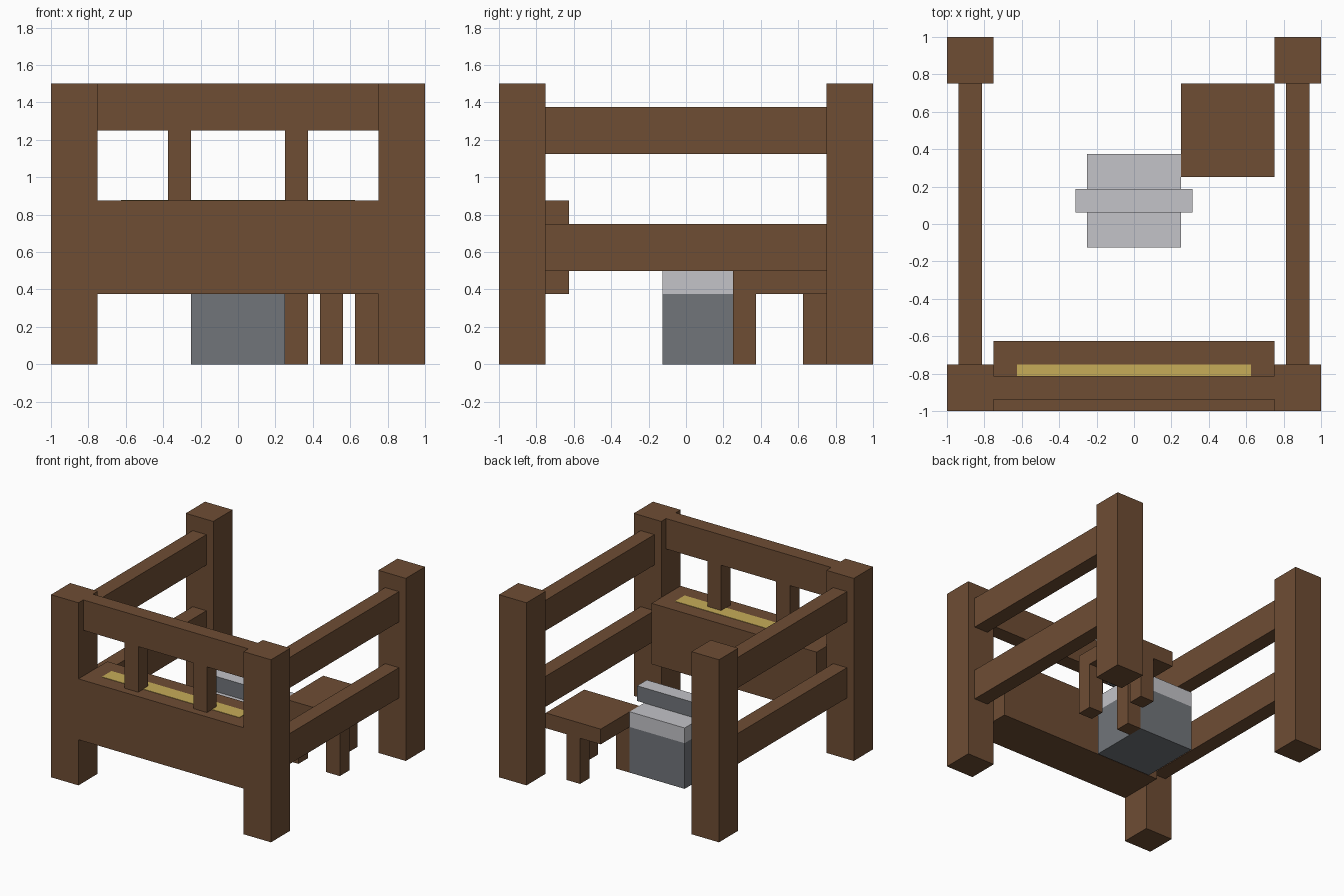
import bpy
import bmesh
from mathutils import Vector

default = bpy.data.objects.get("Cube")
if default:
    bpy.data.objects.remove(default, do_unlink=True)


def material(name, rgb):
    mat = bpy.data.materials.new(name)
    mat.use_nodes = True
    mat.diffuse_color = (*rgb, 1)
    mat.node_tree.nodes["Principled BSDF"].inputs["Base Color"].default_value = (*rgb, 1)
    return mat


WOOD = material("brown wood", (0.156, 0.074, 0.034))
HAY = material("yellow hay", (0.571, 0.413, 0.098))
METAL = material("dark grey metal", (0.165, 0.178, 0.195))
RIM = material("light grey metal", (0.546, 0.546, 0.578))


def box(name, x, y, z, *mats, cut=None, rule=None):
    """Box from (min, max) ranges, with an optional level cut and a colour rule on face centres."""
    bm = bmesh.new()
    bmesh.ops.create_cube(bm, size=1)
    for v in bm.verts:
        v.co = Vector([lo + (hi - lo) * (c + 0.5) for c, (lo, hi) in zip(v.co, (x, y, z))])
    if cut is not None:
        bmesh.ops.bisect_plane(bm, geom=bm.verts[:] + bm.edges[:] + bm.faces[:],
                               plane_co=(0, 0, cut), plane_no=(0, 0, 1))
    bm.normal_update()
    if rule:
        for f in bm.faces:
            f.material_index = int(rule(f))
    mesh = bpy.data.meshes.new(name)
    bm.to_mesh(mesh)
    bm.free()
    for mat in mats:
        mesh.materials.append(mat)
    obj = bpy.data.objects.new(name, mesh)
    bpy.context.collection.objects.link(obj)
    return obj


def mirrored(side, lo, hi):
    return (lo, hi) if side > 0 else (-hi, -lo)


# Corner posts, side rails and balusters, on both sides
for side, label in ((1, "left"), (-1, "right")):
    for end, place in ((-1, "front"), (1, "back")):
        box(f"{place}_{label}_post", mirrored(side, 0.75, 1), mirrored(end, 0.75, 1), (0, 1.5), WOOD)
    for level, z in (("lower", 0.5), ("upper", 1.125)):
        box(f"{label}_{level}_rail", mirrored(side, 0.8125, 0.9375), (-0.75, 0.75), (z, z + 0.25), WOOD)
    box(f"{label}_baluster", mirrored(side, 0.25, 0.375), (-0.9375, -0.8125), (0.875, 1.25), WOOD)

# Feeding trough with hay and the rail over it
box("feeding_trough", (-0.75, 0.75), (-1, -0.625), (0.375, 0.875), WOOD)
box("hay", (-0.625, 0.625), (-0.875, -0.75), (0.874, 0.878), HAY)
box("front_top_rail", (-0.75, 0.75), (-0.9375, -0.8125), (1.25, 1.5), WOOD)

# Three-legged stool
box("stool_seat", (0.25, 0.75), (0.25, 0.75), (0.375, 0.5), WOOD)
for label, x, y in (("right", 0.25, 0.25), ("left", 0.625, 0.25), ("back", 0.4375, 0.625)):
    box(f"stool_{label}_leg", (x, x + 0.125), (y, y + 0.125), (0, 0.375), WOOD)

# Bucket with a light rim band, and its handle
box("bucket", (-0.25, 0.25), (-0.125, 0.375), (0, 0.5), METAL, RIM, cut=0.375,
    rule=lambda f: f.calc_center_median().z > 0.375)
box("bucket_handle", (-0.3125, 0.3125), (0.0625, 0.1875), (0.5, 0.625), METAL, RIM,
    rule=lambda f: f.normal.z > 0.5)
